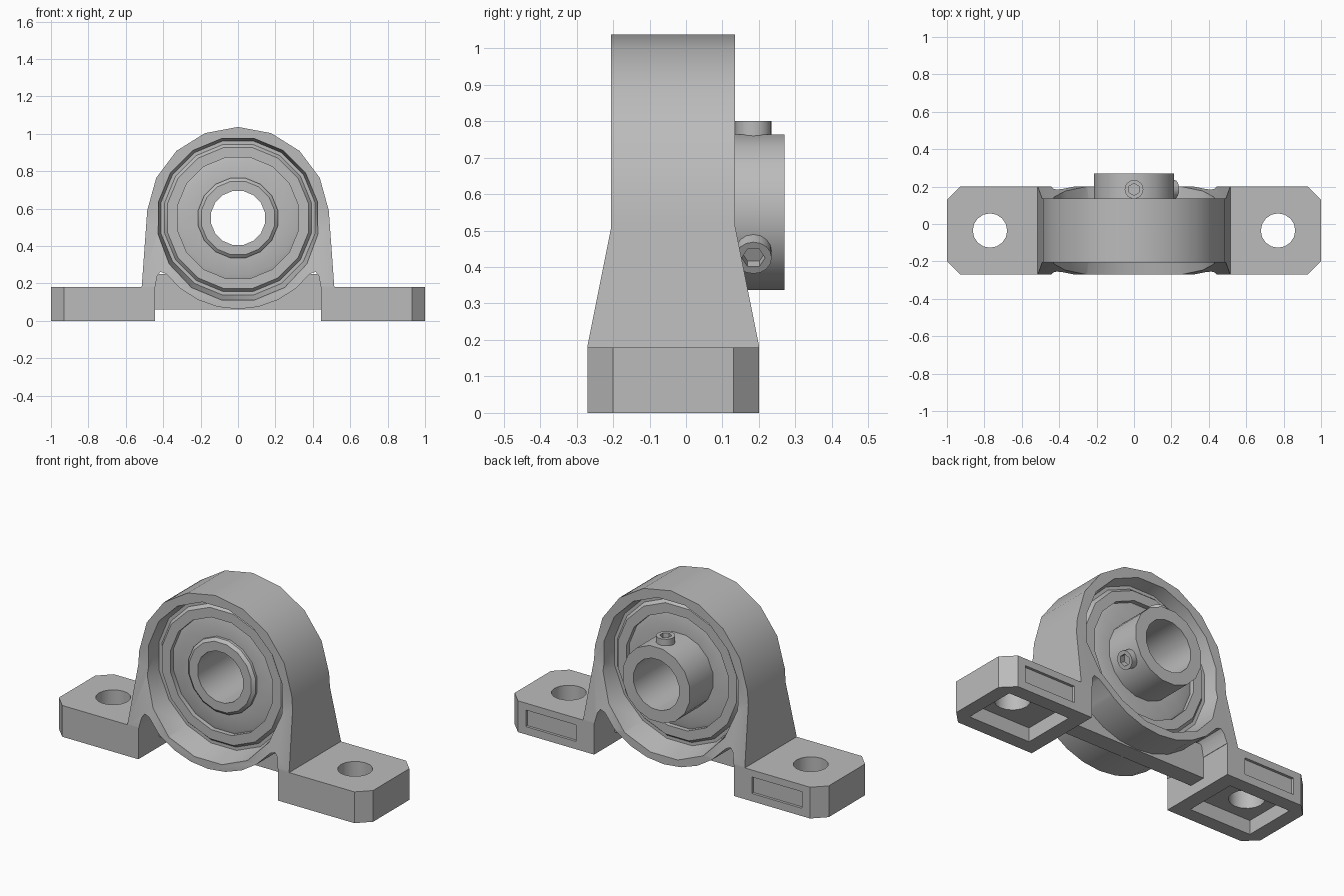
import bpy
import bmesh
from math import sin, cos, pi, radians
from mathutils import Matrix, Vector

MID_Y = -0.035      # middle plane of housing and feet
AXIS_Z = 0.55       # height of the shaft axis

cube = bpy.data.objects.get("Cube")
if cube:
    bpy.data.objects.remove(cube)

steel = bpy.data.materials.new("grey_metal")
steel.use_nodes = True
steel.diffuse_color = (0.5, 0.5, 0.5, 1)
steel.node_tree.nodes["Principled BSDF"].inputs["Base Color"].default_value = steel.diffuse_color


def finish(name, bm):
    """Turn a bmesh into an object with clean normals."""
    bmesh.ops.recalc_face_normals(bm, faces=bm.faces)
    mesh = bpy.data.meshes.new(name)
    bm.to_mesh(mesh)
    bm.free()
    mesh.materials.append(steel)
    obj = bpy.data.objects.new(name, mesh)
    bpy.context.collection.objects.link(obj)
    return obj


def prism(points, offset):
    """Extrude a flat outline by an offset vector."""
    bm = bmesh.new()
    face = bm.faces.new([bm.verts.new(p) for p in points])
    ext = bmesh.ops.extrude_face_region(bm, geom=[face], use_keep_orig=True)
    moved = [v for v in ext["geom"] if isinstance(v, bmesh.types.BMVert)]
    bmesh.ops.translate(bm, verts=moved, vec=offset)
    return bm


def box(name, low, high):
    (x0, y0, z0), (x1, y1, z1) = low, high
    pts = [(x0, y0, z0), (x1, y0, z0), (x1, y1, z0), (x0, y1, z0)]
    return finish(name, prism(pts, (0, 0, z1 - z0)))


def lathe(name, profile, solid=False, segments=16):
    """Revolve (radius, y) points around the shaft axis."""
    bm = bmesh.new()
    rings = []
    for r, y in profile:
        angles = [2 * pi * (i + 0.5) / segments for i in range(segments)]
        rings.append([bm.verts.new((r * cos(a), y, AXIS_Z + r * sin(a))) for a in angles])
    pairs = list(zip(rings, rings[1:] if solid else rings[1:] + rings[:1]))
    for a, b in pairs:
        for i in range(segments):
            j = (i + 1) % segments
            bm.faces.new((a[i], a[j], b[j], b[i]))
    if solid:
        bm.faces.new(rings[0])
        bm.faces.new(rings[-1])
    return finish(name, bm)


def cylinder(name, radius, depth, matrix, segments=16):
    bm = bmesh.new()
    bmesh.ops.create_cone(bm, cap_ends=True, segments=segments, radius1=radius,
                          radius2=radius, depth=depth, matrix=matrix)
    return finish(name, bm)


def cut(obj, cutters, keep=False):
    bpy.context.view_layer.objects.active = obj
    for c in cutters:
        mod = obj.modifiers.new("cut", "BOOLEAN")
        mod.operation = "DIFFERENCE"
        mod.solver = "EXACT"
        mod.object = c
        bpy.ops.object.modifier_apply(modifier=mod.name)
        if not keep:
            bpy.data.objects.remove(c)


# Housing: arch, flared legs and lower ring in one outline
def on_ring(degrees):
    a = radians(degrees)
    return (0.487 * cos(a), AXIS_Z + 0.487 * sin(a))


half = [on_ring(90 - 21.3 * k) for k in range(5)]
half += [(0.515, 0.18), (0.443, 0.18), (0.432, 0.24), (0.415, 0.262), (0.395, 0.256)]
half += [on_ring(-38 - 13 * k) for k in range(5)]
outline = half + [(-x, z) for x, z in half[-2:0:-1]]
bm = prism([(x, -1, z) for x, z in outline], (0, 2, 0))
for z in (0.51, 0.185):
    bmesh.ops.bisect_plane(bm, geom=bm.verts[:] + bm.edges[:] + bm.faces[:],
                           plane_co=(0, 0, z), plane_no=(0, 0, 1))
for v in bm.verts:
    flare = min(1, max(0, (0.51 - v.co.z) / 0.325))
    width = 0.17 + 0.065 * flare
    v.co.y = MID_Y + (width if v.co.y > 0 else -width)
housing = finish("housing", bm)

# Thin web joining the legs below the ring
web = box("web", (-0.445, MID_Y - 0.05, 0.06), (0.445, MID_Y + 0.05, 0.25))

# Stepped bore with widening mouths
bore = lathe("bore_cutter", [(0.455, -0.31), (0.42, -0.13), (0.40, -0.13),
                             (0.40, 0.06), (0.42, 0.06), (0.455, 0.24)], solid=True)
cut(housing, [bore], keep=True)
cut(web, [bore])

# Feet: chamfered blocks with bolt hole, hollow underside and rear panel
for side, s in (("left", 1), ("right", -1)):
    plan = [(0.445, -0.235), (0.93, -0.235), (1, -0.165),
            (1, 0.165), (0.93, 0.235), (0.445, 0.235)]
    foot = finish(side + "_foot", prism([(s * x, MID_Y + y, 0) for x, y in plan], (0, 0, 0.18)))
    x0, x1 = sorted((s * 0.53, s * 0.92))
    p0, p1 = sorted((s * 0.56, s * 0.88))
    cut(foot, [
        box("pocket_cutter", (x0, MID_Y - 0.155, -0.1), (x1, MID_Y + 0.155, 0.08)),
        box("panel_cutter", (p0, 0.185, 0.045), (p1, 0.3, 0.14)),
        cylinder("bolt_cutter", 0.092, 1, Matrix.Translation((s * 0.77, MID_Y, 0))),
    ])

# Bearing: outer race, seal and long inner ring
lathe("outer_race", [(0.33, -0.15), (0.385, -0.15), (0.41, -0.12),
                     (0.41, 0.05), (0.385, 0.08), (0.33, 0.08)])
lathe("seal", [(0.205, -0.13), (0.31, -0.13), (0.34, -0.12),
               (0.34, 0.05), (0.31, 0.06), (0.205, 0.06)])
inner_ring = lathe("inner_ring", [(0.147, -0.16), (0.2, -0.16), (0.217, -0.145),
                                  (0.217, 0.27), (0.147, 0.27)])

# Set screws with hex sockets, a third of a turn apart
for name, turn in (("top_set_screw", 0), ("side_set_screw", 120)):
    place = (Matrix.Translation((0, 0.185, AXIS_Z))
             @ Matrix.Rotation(radians(turn), 4, "Y"))
    screw = cylinder(name, 0.05, 0.06, place @ Matrix.Translation((0, 0, 0.22)))
    socket = cylinder("socket_cutter", 0.032, 0.06,
                      place @ Matrix.Translation((0, 0, 0.25)), 6)
    cut(screw, [socket])

# Smooth the round faces, keep the edges sharp
for obj in bpy.context.scene.objects:
    if obj.type == "MESH":
        bpy.ops.object.select_all(action="DESELECT")
        obj.select_set(True)
        bpy.context.view_layer.objects.active = obj
        bpy.ops.object.shade_smooth_by_angle(angle=radians(28))
